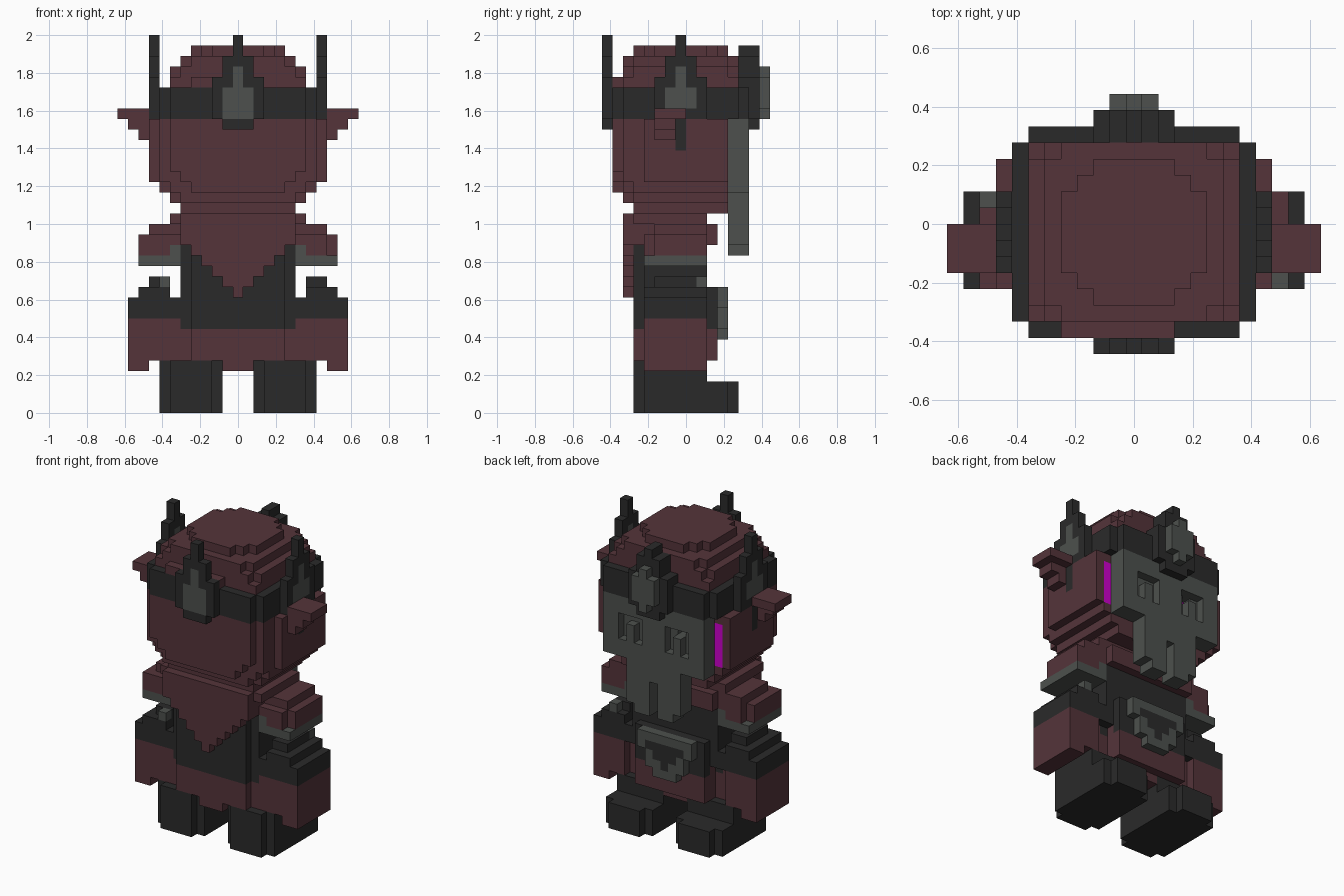
import bpy, bmesh

cube = bpy.data.objects.get("Cube")
if cube:
    bpy.data.objects.remove(cube, do_unlink=True)

UNIT = 1 / 18
COLOURS = {
    "brown": (0.089, 0.034, 0.042, 1),
    "charcoal": (0.023, 0.023, 0.023, 1),
    "grey": (0.074, 0.081, 0.075, 1),
    "magenta": (0.62, 0.0, 0.62, 1),
}
NAMES = list(COLOURS)
PAIRED = {"leg", "arm", "sleeve", "ear", "side_horn"}
cells = {}


def make_material(name, colour):
    mat = bpy.data.materials.new(name)
    mat.use_nodes = True
    mat.diffuse_color = colour
    bsdf = next(n for n in mat.node_tree.nodes if n.type == "BSDF_PRINCIPLED")
    bsdf.inputs["Base Color"].default_value = colour
    bsdf.inputs["Roughness"].default_value = 0.9
    return mat


def fill(part, colour, x, y, z, sides=(-1, 1)):
    """Fill blocks on both sides of the middle; x includes both ends."""
    for side in sides:
        name = part
        if part in PAIRED:
            name = ("left_" if side > 0 else "right_") + part
        for i in range(x[0], x[1] + 1):
            for j in range(*y):
                for k in range(*z):
                    cells[side * i, j, k] = (name, colour)


def carve(x, y, z, sides=(-1, 1)):
    for side in sides:
        for i in range(x[0], x[1] + 1):
            for j in range(*y):
                for k in range(*z):
                    cells.pop((side * i, j, k), None)


# Legs and shoes
fill("leg", "charcoal", (2, 7), (-4, 2), (0, 5))
fill("leg", "charcoal", (3, 6), (-5, -4), (0, 5))
fill("leg", "charcoal", (2, 7), (2, 4), (0, 3))
fill("leg", "charcoal", (3, 6), (4, 5), (0, 3))

# Robe: brown skirt under a charcoal top
fill("robe", "brown", (0, 8), (-4, 2), (5, 9))
fill("robe", "charcoal", (5, 5), (-4, 2), (8, 9))
fill("robe", "charcoal", (0, 5), (-4, 2), (9, 16))
carve((5, 6), (1, 2), (5, 9))
fill("robe", "brown", (0, 4), (-5, 3), (5, 8))
fill("robe", "charcoal", (0, 4), (-5, -4), (8, 16))
fill("robe", "charcoal", (0, 4), (2, 3), (8, 12))
fill("robe", "brown", (0, 1), (-5, 2), (4, 5))

# Arms with stepped gloves
fill("arm", "brown", (9, 10), (-4, 2), (4, 9))
fill("arm", "charcoal", (6, 10), (-4, 2), (9, 11))
fill("arm", "charcoal", (7, 9), (-4, 2), (11, 12))
fill("arm", "charcoal", (7, 8), (-3, 1), (12, 13))
fill("arm", "grey", (7, 7), (-4, -3), (12, 13), [-1])
fill("arm", "grey", (8, 8), (1, 2), (12, 13), [1])

# Sleeves with grey cuffs
fill("sleeve", "grey", (6, 9), (-4, 2), (14, 15))
fill("sleeve", "brown", (6, 9), (-4, 2), (15, 17))
fill("sleeve", "brown", (6, 8), (-3, 2), (17, 18))
fill("sleeve", "grey", (6, 6), (-4, 2), (15, 16))
carve((9, 9), (1, 2), (15, 17), [-1])
carve((9, 9), (-4, -3), (15, 17), [1])

# Scarf over the shoulders, with a stepped point
fill("scarf", "brown", (0, 5), (-5, 3), (16, 18))
fill("scarf", "brown", (0, 6), (-5, 2), (18, 19))
fill("scarf", "brown", (0, 5), (-6, -5), (16, 19))
for step in range(5):
    fill("scarf", "brown", (0, step), (-6, -5), (11 + step, 12 + step))

# Head: rounded chin, cheeks, crown
fill("head", "brown", (0, 5), (-5, 4), (19, 20))
fill("head", "brown", (0, 6), (-5, 4), (20, 21))
fill("head", "brown", (0, 5), (-6, -5), (20, 21))
fill("head", "brown", (0, 7), (-5, 4), (21, 22))
fill("head", "brown", (0, 6), (-6, -5), (21, 22))
fill("head", "brown", (0, 7), (-6, 4), (22, 28))
for width, bottom in ((4, 21), (5, 22), (6, 23)):
    fill("head", "brown", (0, width), (-7, -6), (bottom, 28))
fill("head", "brown", (8, 8), (-4, 4), (22, 28))
fill("head", "charcoal", (8, 8), (-1, 0), (25, 28))
fill("head", "brown", (0, 6), (-6, 5), (31, 33))
fill("head", "brown", (0, 4), (-7, -6), (31, 32), [-1])
fill("head", "brown", (0, 2), (-7, -6), (31, 32), [1])
fill("head", "brown", (0, 5), (-6, 5), (33, 34))
fill("head", "brown", (0, 4), (-5, 4), (34, 35))
for y in (-5, 3):
    carve((3, 4), (y, y + 1), (34, 35))
for y in (-4, 2):
    carve((4, 4), (y, y + 1), (34, 35))
for y in (-6, 4):
    carve((6, 6), (y, y + 1), (32, 33))
    carve((5, 5), (y, y + 1), (33, 34))

# Bright inner face behind the mask
fill("head", "magenta", (0, 7), (3, 4), (22, 27))
fill("head", "magenta", (0, 6), (3, 4), (21, 22))

# Pointed ears
fill("ear", "brown", (9, 11), (-3, 0), (28, 29))
fill("ear", "brown", (9, 10), (-3, -1), (27, 28))
fill("ear", "brown", (9, 9), (-3, -1), (26, 27))

# Headband
fill("headband", "charcoal", (0, 7), (-6, 5), (28, 31))
fill("headband", "charcoal", (0, 6), (-7, 6), (28, 31))

# Horn plates: each narrows upward around a grey gem
for width, top in ((2, 32), (1, 34), (0, 36)):
    fill("front_horn", "charcoal", (0, width), (-8, -7), (28, top))
    fill("side_horn", "charcoal", (8, 8), (-1 - width, width), (28, top))
    fill("back_horn", "charcoal", (0, width), (5, 7), (28, min(top, 35)))
fill("front_horn", "charcoal", (0, 1), (-8, -7), (27, 28))
fill("back_horn", "charcoal", (0, 1), (6, 7), (27, 28))
# The middle spike and both shoulders of each side plate
fill("side_horn", "charcoal", (8, 8), (-1, 0), (28, 36))
fill("side_horn", "charcoal", (8, 8), (-2, 1), (28, 34))
fill("side_horn", "charcoal", (8, 8), (-3, 2), (28, 32))
fill("front_horn", "grey", (0, 1), (-8, -7), (28, 31))
fill("front_horn", "grey", (0, 0), (-8, -7), (31, 33))
fill("side_horn", "grey", (8, 8), (-2, 1), (29, 31))
fill("side_horn", "grey", (8, 8), (-1, 0), (31, 33))
fill("back_horn", "grey", (0, 1), (7, 8), (29, 32))
fill("back_horn", "grey", (0, 0), (7, 8), (28, 33))

# Mask with eye holes and toothed jaw
fill("mask", "grey", (0, 6), (4, 6), (21, 28))
fill("mask", "grey", (0, 3), (4, 6), (16, 21))
fill("mask", "grey", (0, 2), (4, 6), (15, 16))
carve((0, 0), (4, 6), (15, 19))
carve((2, 4), (5, 6), (23, 26))
carve((3, 3), (4, 5), (25, 26), [-1])
fill("mask", "grey", (3, 3), (5, 6), (23, 25))

# Belt buckle with a dark stepped centre
fill("buckle", "grey", (0, 3), (3, 4), (10, 12))
fill("buckle", "grey", (0, 2), (3, 4), (8, 10))
fill("buckle", "grey", (0, 1), (3, 4), (7, 8))
for step in range(3):
    fill("buckle", "charcoal", (0, step), (3, 4), (8 + step, 9 + step))

# Turn the blocks into one clean outer mesh per part
materials = [make_material(n, c) for n, c in COLOURS.items()]


def build(part):
    bm = bmesh.new()
    verts = {}
    for cell, (name, colour) in cells.items():
        if name != part:
            continue
        for axis in range(3):
            u, v = (axis + 1) % 3, (axis + 2) % 3
            for side in (0, 1):
                beside = list(cell)
                beside[axis] += 2 * side - 1
                if tuple(beside) in cells:
                    continue
                ring = []
                for a, b in ((0, 0), (1, 0), (1, 1), (0, 1)):
                    p = list(cell)
                    p[axis] += side
                    p[u] += a
                    p[v] += b
                    p = tuple(p)
                    if p not in verts:
                        spot = ((p[0] - 0.5) * UNIT, p[1] * UNIT, p[2] * UNIT)
                        verts[p] = bm.verts.new(spot)
                    ring.append(verts[p])
                face = bm.faces.new(ring if side else ring[::-1])
                face.material_index = NAMES.index(colour)
    bmesh.ops.dissolve_limit(bm, angle_limit=0.01, verts=bm.verts[:],
                             edges=bm.edges[:], delimit={"MATERIAL"})
    mesh = bpy.data.meshes.new(part)
    bm.to_mesh(mesh)
    bm.free()
    for mat in materials:
        mesh.materials.append(mat)
    bpy.context.collection.objects.link(bpy.data.objects.new(part, mesh))


for part in sorted({name for name, colour in cells.values()}):
    build(part)
